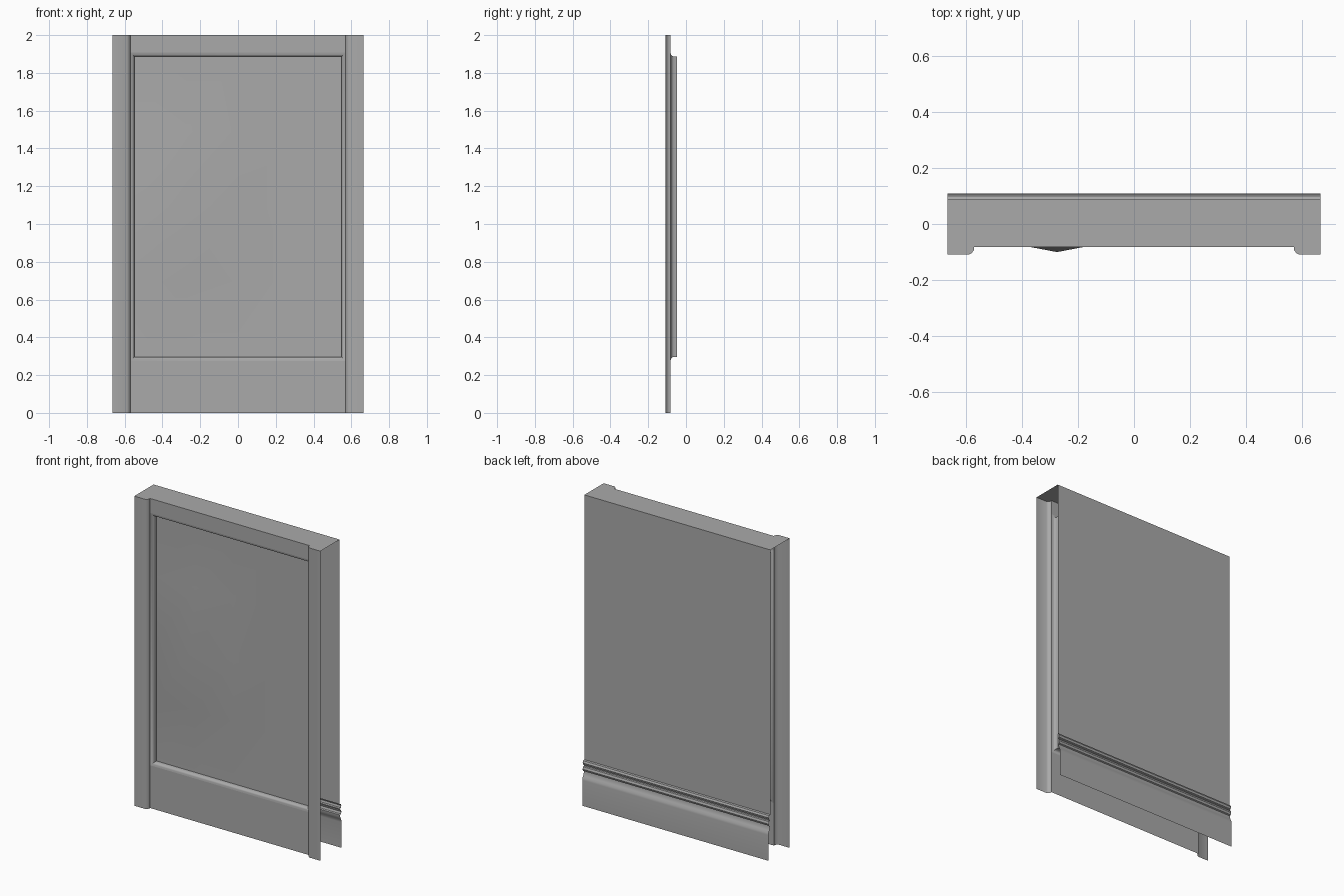
import bpy, bmesh, math

cube = bpy.data.objects.get("Cube")
if cube:
    bpy.data.objects.remove(cube, do_unlink=True)

grey = bpy.data.materials.new("plain_grey")
grey.use_nodes = True
COLOUR = (0.4, 0.4, 0.4, 1)
grey.diffuse_color = COLOUR
grey.node_tree.nodes["Principled BSDF"].inputs["Base Color"].default_value = COLOUR

HALF_W, HEIGHT = 0.665, 2.0
RAIL_X, RAIL_Y = 0.57, -0.082       # rail half length and face depth
OPEN_LOW, OPEN_HIGH = 0.276, 1.907  # outer edge of the moulding
BACK_Y, PANEL_Y = 0.088, -0.048
BASE_TOP = 0.29


def finish(name, bm):
    mesh = bpy.data.meshes.new(name)
    bm.to_mesh(mesh)
    bm.free()
    mesh.materials.append(grey)
    obj = bpy.data.objects.new(name, mesh)
    bpy.context.collection.objects.link(obj)
    bpy.ops.object.select_all(action='DESELECT')
    obj.select_set(True)
    bpy.context.view_layer.objects.active = obj
    bpy.ops.object.shade_smooth_by_angle(angle=math.radians(35))
    return obj


def loft(name, rows, facing=None, closed=False):
    """Skin equal rows of points; facing is a direction the first face must look."""
    bm = bmesh.new()
    grid = [[bm.verts.new(p) for p in row] for row in rows]
    n = len(rows[0])
    for a, b in zip(grid, grid[1:]):
        for i in range(n if closed else n - 1):
            j = (i + 1) % n
            bm.faces.new((a[i], a[j], b[j], b[i]))
    bm.normal_update()
    bm.faces.ensure_lookup_table()
    if facing and sum(u * v for u, v in zip(bm.faces[0].normal, facing)) < 0:
        bmesh.ops.reverse_faces(bm, faces=bm.faces[:])
    return finish(name, bm)


def plate(name, half_x, y, low, high, facing):
    return loft(name, [[(-half_x, y, z), (half_x, y, z)] for z in (low, high)], facing)


FRONT, BACK = (0, -1, 0), (0, 1, 0)

# Stiles: open sheets with a rounded inner edge
stile = [(HALF_W, -0.109), (0.588, -0.109), (0.579, -0.104),
         (0.573, -0.097), (RAIL_X, -0.092), (RAIL_X, RAIL_Y)]
for side, name in ((1, "left_stile"), (-1, "right_stile")):
    loft(name, [[(side * x, y, z) for x, y in stile] for z in (0, HEIGHT)], FRONT)

# Top cap follows the stiles and rail
bm = bmesh.new()
outline = [(-x, y) for x, y in stile] + stile[::-1] + [(HALF_W, BACK_Y), (-HALF_W, BACK_Y)]
bm.faces.new([bm.verts.new((x, y, HEIGHT)) for x, y in outline])
finish("top_cap", bm)

# Rails
plate("bottom_rail", RAIL_X, RAIL_Y, 0, OPEN_LOW, FRONT)
plate("top_rail", RAIL_X, RAIL_Y, OPEN_HIGH, HEIGHT, FRONT)

# Mitred moulding round the opening: (inset, depth)
rings = []
for inset, y in ((0, RAIL_Y), (0.010, -0.079), (0.017, -0.073), (0.021, -0.066), (0.021, PANEL_Y)):
    x, low, high = RAIL_X - inset, OPEN_LOW + inset, OPEN_HIGH - inset
    rings.append([(-x, y, low), (x, y, low), (x, y, high), (-x, y, high)])
loft("panel_moulding", rings, (0, -1, 1), closed=True)

# Recessed panel with one shallow raised point
half, low, high = RAIL_X - 0.021, OPEN_LOW + 0.021, OPEN_HIGH - 0.021
panel = [[(half * (c / 2 - 1),
           PANEL_Y - (0.052 if (c, r) == (1, 2) else 0),
           low + (high - low) * r / 4) for c in range(5)] for r in range(5)]
loft("centre_panel", panel, FRONT)

# Back wall and its skirting board
plate("back_wall", HALF_W, BACK_Y, BASE_TOP, HEIGHT, BACK)
skirting = [(0.109, 0), (0.109, 0.165), (0.107, 0.178), (0.100, 0.190), (0.094, 0.205),
            (0.093, 0.218), (0.101, 0.222), (0.106, 0.235), (0.101, 0.249),
            (0.093, 0.252), (0.093, 0.258), (0.101, 0.262), (0.105, 0.275),
            (0.099, 0.287), (BACK_Y, BASE_TOP)]
loft("skirting_board", [[(x, y, z) for x in (-HALF_W, HALF_W)] for y, z in skirting], BACK)
